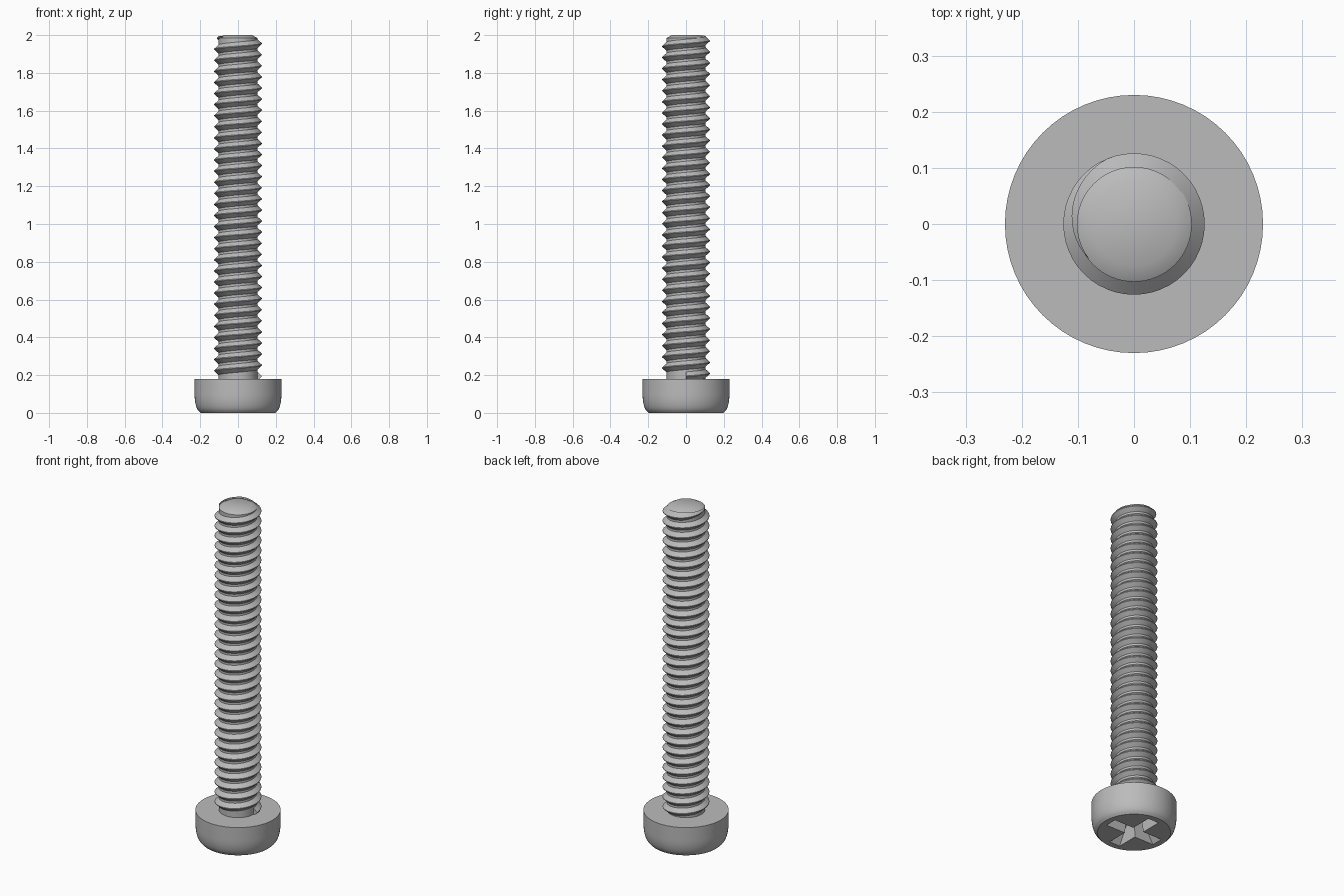
import bpy, bmesh, math
from mathutils import Matrix

if "Cube" in bpy.data.objects:
    bpy.data.objects.remove(bpy.data.objects["Cube"])

SEG = 64
steel = bpy.data.materials.new("steel grey")
steel.diffuse_color = (0.5, 0.5, 0.5, 1)
steel.use_nodes = True
steel.node_tree.nodes["Principled BSDF"].inputs["Base Color"].default_value = steel.diffuse_color


def make_object(name, bm, angle=30):
    bmesh.ops.recalc_face_normals(bm, faces=bm.faces)
    mesh = bpy.data.meshes.new(name)
    bm.to_mesh(mesh)
    bm.free()
    mesh.materials.append(steel)
    ob = bpy.data.objects.new(name, mesh)
    bpy.context.collection.objects.link(ob)
    bpy.ops.object.select_all(action='DESELECT')
    ob.select_set(True)
    bpy.context.view_layer.objects.active = ob
    bpy.ops.object.shade_smooth_by_angle(angle=math.radians(angle))
    return ob


def lathe(name, profile):
    """Closed solid turned from (radius, z) points, capped at both ends."""
    bm = bmesh.new()
    rings = [[bm.verts.new((r * math.cos(2 * math.pi * i / SEG),
                            r * math.sin(2 * math.pi * i / SEG), z))
              for i in range(SEG)] for r, z in profile]
    for a, b in zip(rings, rings[1:]):
        for i in range(SEG):
            j = (i + 1) % SEG
            bm.faces.new((a[i], a[j], b[j], b[i]))
    bm.faces.new(rings[0])
    bm.faces.new(rings[-1])
    return make_object(name, bm)


# Head with a rounded lower rim
rim = [(0.198 + 0.032 * math.sin(t), 0.1 - 0.095 * math.cos(t))
       for t in [math.pi / 2 * i / 10 for i in range(2, 11)]]
head = lathe("head", [(0.198, 0)] + rim + [(0.23, 0.18)])

# Shank core with a chamfered tip
lathe("shank", [(0.103, 0.17), (0.103, 1.984), (0.075, 2.0)])

# Helical thread that fades out near the tip
PITCH, STEPS, ROOT, CREST = 0.0587, 48, 0.101, 0.126
top_turn = 220 / 360
turns = 30 + top_turn
bm = bmesh.new()
previous = None
count = round(turns * STEPS)
for k in range(count + 1):
    turn = k / STEPS
    a = 2 * math.pi * turn
    z = 1.955 + (turn - 30) * PITCH
    fade = min(1, max(0.02, (turns - turn) / 0.3))
    crest = ROOT + (CREST - ROOT) * fade
    half = 0.002 + 0.023 * fade
    section = [(ROOT, -half), (crest, -0.002), (crest, 0.002), (ROOT, half)]
    ring = [bm.verts.new((r * math.cos(a), r * math.sin(a), max(0.17, z + dz)))
            for r, dz in section]
    if previous:
        for i in range(4):
            j = (i + 1) % 4
            bm.faces.new((previous[i], previous[j], ring[j], ring[i]))
    else:
        bm.faces.new(ring)
    previous = ring
bm.faces.new(previous)
make_object("thread", bm)

# Tapered cross recess in the head: one cutter per slot
for n in range(2):
    bm = bmesh.new()
    rings = [[bm.verts.new((sx * x, sy * y, z)) for sx, sy in
              ((-1, -1), (1, -1), (1, 1), (-1, 1))]
             for x, y, z in ((0.17, 0.036, -0.01), (0.075, 0.026, 0.13))]
    for i in range(4):
        j = (i + 1) % 4
        bm.faces.new((rings[0][i], rings[0][j], rings[1][j], rings[1][i]))
    bm.faces.new(rings[0])
    bm.faces.new(rings[1])
    bm.transform(Matrix.Rotation(n * math.pi / 2, 4, 'Z'))
    cutter = make_object("recess_cutter", bm)
    mod = head.modifiers.new("recess", 'BOOLEAN')
    mod.operation = 'DIFFERENCE'
    mod.solver = 'EXACT'
    mod.object = cutter
    bpy.context.view_layer.objects.active = head
    bpy.ops.object.modifier_apply(modifier=mod.name)
    bpy.data.objects.remove(cutter)
bpy.ops.object.select_all(action='DESELECT')
head.select_set(True)
bpy.context.view_layer.objects.active = head
bpy.ops.object.shade_smooth_by_angle(angle=math.radians(30))
